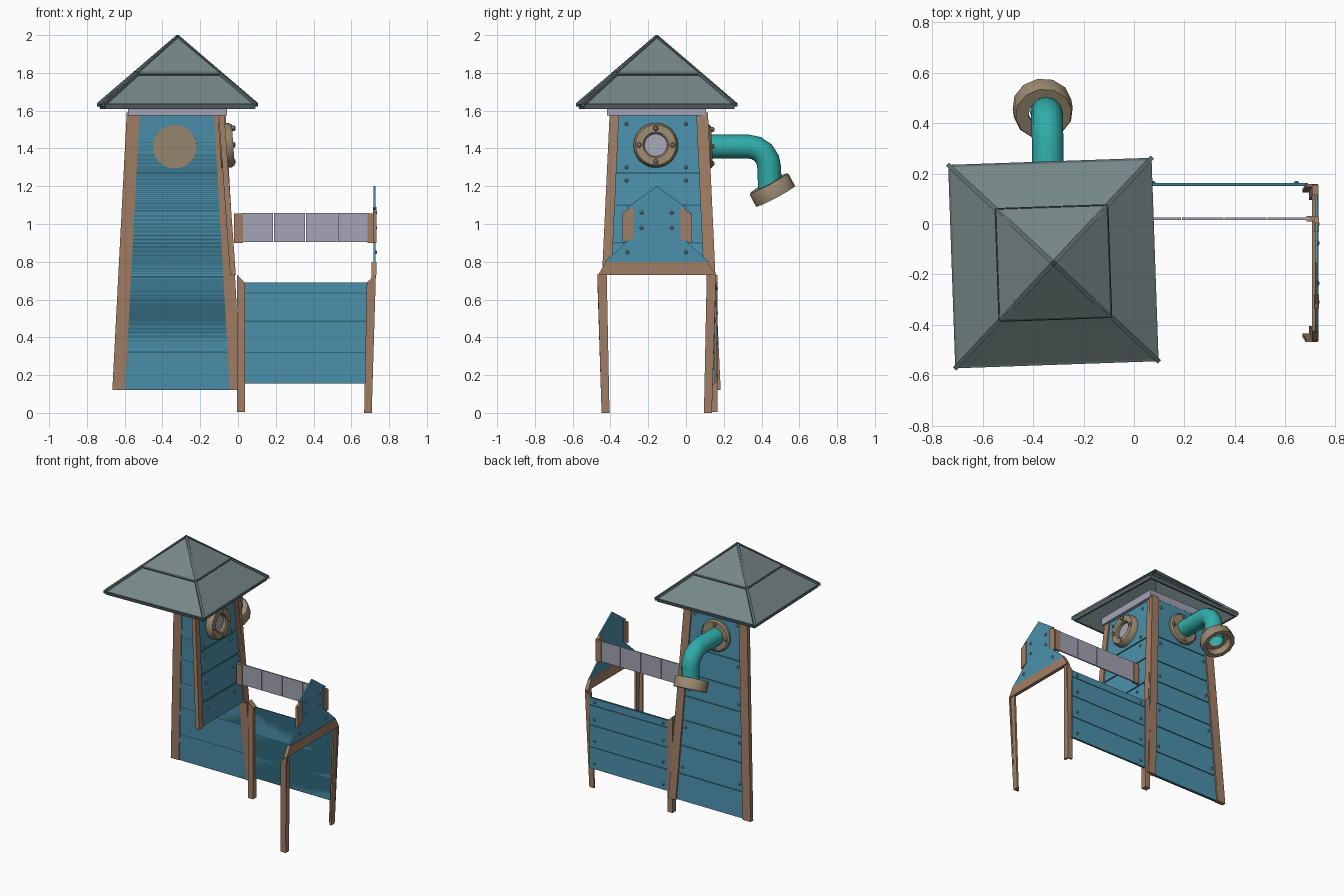
import bpy, bmesh, math
from mathutils import Vector, Matrix

if "Cube" in bpy.data.objects:
    bpy.data.objects.remove(bpy.data.objects["Cube"])

def mat(name, c):
    m = bpy.data.materials.new(name)
    m.diffuse_color = (*c, 1)
    m.use_nodes = True
    m.node_tree.nodes["Principled BSDF"].inputs["Base Color"].default_value = m.diffuse_color
    return m

BLUE = mat("blue_boards", (0.07, 0.28, 0.41))
DARK = mat("board_gaps", (0.03, 0.14, 0.20))
WOOD = mat("wood", (0.36, 0.21, 0.13))
ROOF = mat("roof_grey", (0.18, 0.24, 0.24))
EDGE = mat("roof_edges", (0.10, 0.14, 0.15))
TEAL = mat("teal_pipe", (0.03, 0.42, 0.40))
TAN = mat("tan_rings", (0.32, 0.25, 0.16))
PANE = mat("window_pane", (0.37, 0.37, 0.46))
NAIL = mat("nails", (0.25, 0.30, 0.33))

def finish(name, bm, m, smooth=False):
    bmesh.ops.remove_doubles(bm, verts=bm.verts, dist=1e-5)
    bmesh.ops.recalc_face_normals(bm, faces=bm.faces)
    me = bpy.data.meshes.new(name)
    bm.to_mesh(me)
    bm.free()
    me.materials.append(m)
    ob = bpy.data.objects.new(name, me)
    bpy.context.collection.objects.link(ob)
    if smooth:
        bpy.ops.object.select_all(action='DESELECT')
        ob.select_set(True)
        bpy.context.view_layer.objects.active = ob
        bpy.ops.object.shade_smooth_by_angle(angle=math.radians(40))
    return ob

def add_prism(bm, pts, off):
    """Extrude a flat polygon by an offset vector."""
    a = [bm.verts.new(p) for p in pts]
    b = [bm.verts.new(Vector(p) + Vector(off)) for p in pts]
    bm.faces.new(a)
    bm.faces.new(b[::-1])
    for i in range(len(a)):
        j = (i + 1) % len(a)
        bm.faces.new((a[i], a[j], b[j], b[i]))

def prism(name, pts, off, m):
    bm = bmesh.new()
    add_prism(bm, pts, off)
    return finish(name, bm, m)

def add_lathe(bm, prof, loc, d, seg, turn=0.0):
    """Revolve a closed (radius, height) profile around direction d."""
    M = Matrix.Translation(loc) @ Vector(d).to_track_quat('Z', 'Y').to_matrix().to_4x4()
    rings = []
    for k in range(seg):
        t = turn + math.tau * k / seg
        rings.append([bm.verts.new(M @ Vector((r * math.cos(t), r * math.sin(t), h))) for r, h in prof])
    n = len(prof)
    for k in range(seg):
        p, q = rings[k], rings[(k + 1) % seg]
        for i in range(n):
            j = (i + 1) % n
            if prof[i][0] == 0 and prof[j][0] == 0:
                continue
            vs = [p[i]]
            if prof[i][0]:
                vs.append(q[i])
            vs.append(q[j])
            if prof[j][0]:
                vs.append(p[j])
            bm.faces.new(vs)

def lathe(name, prof, loc, d, seg, m, turn=0.0, smooth=True):
    bm = bmesh.new()
    add_lathe(bm, prof, loc, d, seg, turn)
    return finish(name, bm, m, smooth)

def nails(name, locs, d):
    bm = bmesh.new()
    for p in locs:
        add_lathe(bm, [(0, -.01), (.01, -.01), (.01, .004), (.005, .008), (0, .008)], p, d, 8)
    finish(name, bm, NAIL)

def boards(name, edge, zs, off, gap=.004):
    """Stacked boards; edge(z) gives the left and right end of the wall at height z."""
    bm = bmesh.new()
    for z0, z1 in zip(zs, zs[1:]):
        (a, b), (c, d) = edge(z0 + gap), edge(z1 - gap)
        add_prism(bm, [a, b, d, c], off)
    finish(name, bm, BLUE)
    (a, b), (c, d) = edge(zs[0]), edge(zs[-1])
    prism(name + "_backing", [a, b, d, c], Vector(off) * .6, DARK)

def strip(name, edge, z0, z1, off):
    (a, b), (c, d) = edge(z0), edge(z1)
    prism(name, [a, b, d, c], off, WOOD)

# Tower back wall, tapering towards the top
drop = lambda z: 1.57 - z
by = lambda z: .09 + .046 * drop(z)
lx = lambda z: -.59 - .052 * drop(z)
rx = lambda z: -.065 + .058 * drop(z)
boards("tower_back_boards", lambda z: ((lx(z) + .05, by(z), z), (rx(z) - .05, by(z), z)),
       [.12, .32, .53, .72, .9, 1.07, 1.27, 1.59], (0, .016, 0))
strip("back_left_post", lambda z: ((lx(z), by(z) - .005, z), (lx(z) + .068, by(z) - .005, z)), .12, 1.59, (0, .032, 0))
strip("back_right_post", lambda z: ((rx(z) - .062, by(z) - .005, z), (rx(z), by(z) - .005, z)), .12, 1.59, (0, .032, 0))
nails("back_wall_nails", [(x, by(z) + .016, z) for z in (.37, .67, .95, 1.22, 1.52)
                          for x in (lx(z) + .09, rx(z) - .09)], (0, 1, 0))

# Tower right wall, upper part only
wx = lambda z: -.098 + .072 * drop(z)
fy = lambda z: -.405 - .047 * drop(z)
boards("tower_right_boards", lambda z: ((wx(z), fy(z) + .04, z), (wx(z), by(z) - .03, z)),
       [.73, .9, 1.1, 1.27, 1.59], (.016, 0, 0))
strip("front_right_post", lambda z: ((wx(z) - .004, fy(z), z), (wx(z) - .004, fy(z) + .05, z)), .73, 1.59, (.03, 0, 0))
strip("corner_right_post", lambda z: ((wx(z) - .004, by(z) - .035, z), (wx(z) - .004, by(z) + .012, z)), .73, 1.59, (.03, 0, 0))
nails("right_wall_nails", [(wx(z) + .016, y, z) for z in (.85, 1.03, 1.23, 1.3, 1.53) for y in (-.315, .0)], (1, 0, 0))

# Roof: square shell, raised cap, hip bars, eave bars and wall-top frame
C, S, A = Vector((-.32, -.155, 0)), math.sqrt(2), math.radians(47)
def square(name, prof, m, turn=A):
    return lathe(name, [(r * S, z) for r, z in prof], C, (0, 0, 1), 4, m, turn, False)
square("roof_lower_tier", [(.385, 1.612), (.403, 1.632), (.2, 1.80), (0, 1.975), (0, 1.96), (.2, 1.785)], ROOF)
square("roof_upper_tier", [(.218, 1.79), (.222, 1.805), (0, 1.995), (0, 1.975), (.2, 1.79)], ROOF)
square("roof_tier_edge", [(.217, 1.785), (.226, 1.795), (.222, 1.808), (.213, 1.80)], EDGE)
square("roof_eave_edge", [(.385, 1.61), (.397, 1.61), (.404, 1.636), (.39, 1.64)], EDGE)
square("wall_top_frame", [(.235, 1.575), (.262, 1.575), (.262, 1.63), (.235, 1.63)], PANE, math.radians(45))
bm = bmesh.new()
for k in range(4):
    t = A + k * math.pi / 2
    out, side = Vector((math.cos(t), math.sin(t), 0)), Vector((-math.sin(t), math.cos(t), 0)) * .009
    low, top = C + out * .575 + Vector((0, 0, 1.622)), C + Vector((0, 0, 1.982))
    add_prism(bm, [low - side, low + side, top + side, top - side], (0, 0, .018))
finish("roof_hip_bars", bm, EDGE)

# Porthole on the right wall
def bolts(name, c, d, r, u, v):
    bm = bmesh.new()
    for k in range(4):
        t = k * math.pi / 2
        p = Vector(c) + Vector(u) * r * math.cos(t) + Vector(v) * r * math.sin(t)
        add_lathe(bm, [(0, -.01), (.014, -.01), (.014, .006), (.008, .012), (0, .012)], p, d, 8)
    finish(name, bm, TAN, True)

N = Vector((1, 0, .072)).normalized()
P = Vector((wx(1.415) + .01, -.16, 1.415))
lathe("porthole_ring", [(.06, -.02), (.118, -.02), (.118, .035), (.107, .052), (.068, .052), (.06, .045)], P, N, 24, TAN)
lathe("porthole_glass", [(0, 0), (.064, 0), (.064, .025), (0, .025)], P, N, 24, PANE)
bolts("porthole_bolts", P + N * .052, N, .088, (0, 1, 0), (0, 0, 1))

# Teal pipe on the back wall with flange and tilted mouth
F = Vector((-.335, .108, 1.41))
lathe("pipe_flange", [(0, -.012), (.116, -.012), (.116, .02), (.105, .03), (0, .03)], F, (0, 1, .046), 24, TAN)
bolts("pipe_flange_bolts", F + Vector((0, .03, 0)), (0, 1, 0), .09, (1, 0, 0), (0, 0, 1))
path = [(-.342, .11, 1.41), (-.342, .33, 1.41)]
path += [(-.345, .33 + .11 * math.sin(t), 1.30 + .11 * math.cos(t)) for t in (.4, .8, 1.2, math.pi / 2)]
path += [(-.35, .445, 1.18)]
cu = bpy.data.curves.new("teal_pipe", 'CURVE')
cu.dimensions, cu.bevel_depth, cu.bevel_resolution = '3D', .063, 4
sp = cu.splines.new('POLY')
sp.points.add(len(path) - 1)
for q, p in zip(sp.points, path):
    q.co = (*p, 1)
cu.materials.append(TEAL)
pipe = bpy.data.objects.new("teal_pipe", cu)
bpy.context.collection.objects.link(pipe)
bpy.ops.object.select_all(action='DESELECT')
pipe.select_set(True)
bpy.context.view_layer.objects.active = pipe
bpy.ops.object.convert(target='MESH')
bpy.ops.object.shade_smooth_by_angle(angle=math.radians(40))
lathe("pipe_mouth", [(.06, -.038), (.112, -.038), (.118, -.028), (.118, .04), (.09, .04), (.085, -.01), (.06, -.01)],
      (-.362, .455, 1.182), (-.08, .47, -.88), 12, TAN)

# Bridge side fence and its tower-side leg
boards("fence_boards", lambda z: ((.03, .15, z), (.69, .15, z)), [.155, .32, .485, .635, .69], (0, .012, 0), .003)
nails("fence_nails", [(x, .162, z) for x in (.075, .645) for z in (.2, .37, .53, .66)], (0, 1, 0))
prism("bridge_inner_leg", [(-.005, .125, .005), (.037, .125, .005), (.037, .125, .69), (-.005, .125, .73)], (0, .042, 0), WOOD)

# Bridge window strip with four panes and end posts
bm = bmesh.new()
for k in range(4):
    x = .02 + k * .17
    add_prism(bm, [(x, .016, .905), (x + .166, .016, .905), (x + .166, .016, 1.057), (x, .016, 1.057)], (0, .01, 0))
finish("bridge_window_panes", bm, PANE)
for name, x in (("window_inner_post", -.02), ("window_outer_post", .685)):
    prism(name, [(x, .01, .9), (x + .046, .01, .9), (x + .046, .01, 1.055), (x, .01, 1.055)], (0, .022, 0), WOOD)

# Gable end, mirrored about y = -0.155
X, Y = .718, -.155
half = [(.275, .80), (.165, .90), (.135, .94), (.135, 1.07), (.16, 1.085), (0, 1.2)]
outline = [(X, Y + a, z) for a, z in half] + [(X, Y - a, z) for a, z in half[-2::-1]]
prism("gable_panel", outline, (.01, 0, 0), BLUE)
prism("gable_beam", [(X - .012, Y - .31, .73), (X - .012, Y + .31, .73), (X - .012, Y + .27, .80), (X - .012, Y - .27, .80)],
      (.026, 0, 0), WOOD)
nails("gable_nails", [(X + .01, Y + s * a, z) for s in (-1, 1) for a, z in ((.08, .98), (.08, 1.06), (.155, .85))], (1, 0, 0))
for s, side in ((1, "back"), (-1, "front")):
    y = lambda a: Y + s * a
    prism(f"gable_{side}_jamb", [(X - .004, y(.125), .925), (X - .004, y(.18), .90), (X - .004, y(.18), 1.06), (X - .004, y(.125), 1.09)],
          (.02, 0, 0), WOOD)
    # L-shaped leg: face towards +x and a return along x
    prism(f"gable_{side}_leg", [(.695, y(.25), 0), (.695, y(.29), 0), (X - .01, y(.312), .73), (X - .01, y(.265), .75)],
          (.014, 0, 0), WOOD)
    prism(f"gable_{side}_leg_return", [(.668, y(.28), 0), (.708, y(.28), 0), (.73, y(.302), .735), (.682, y(.302), .69)],
          (0, s * .012, 0), WOOD)
